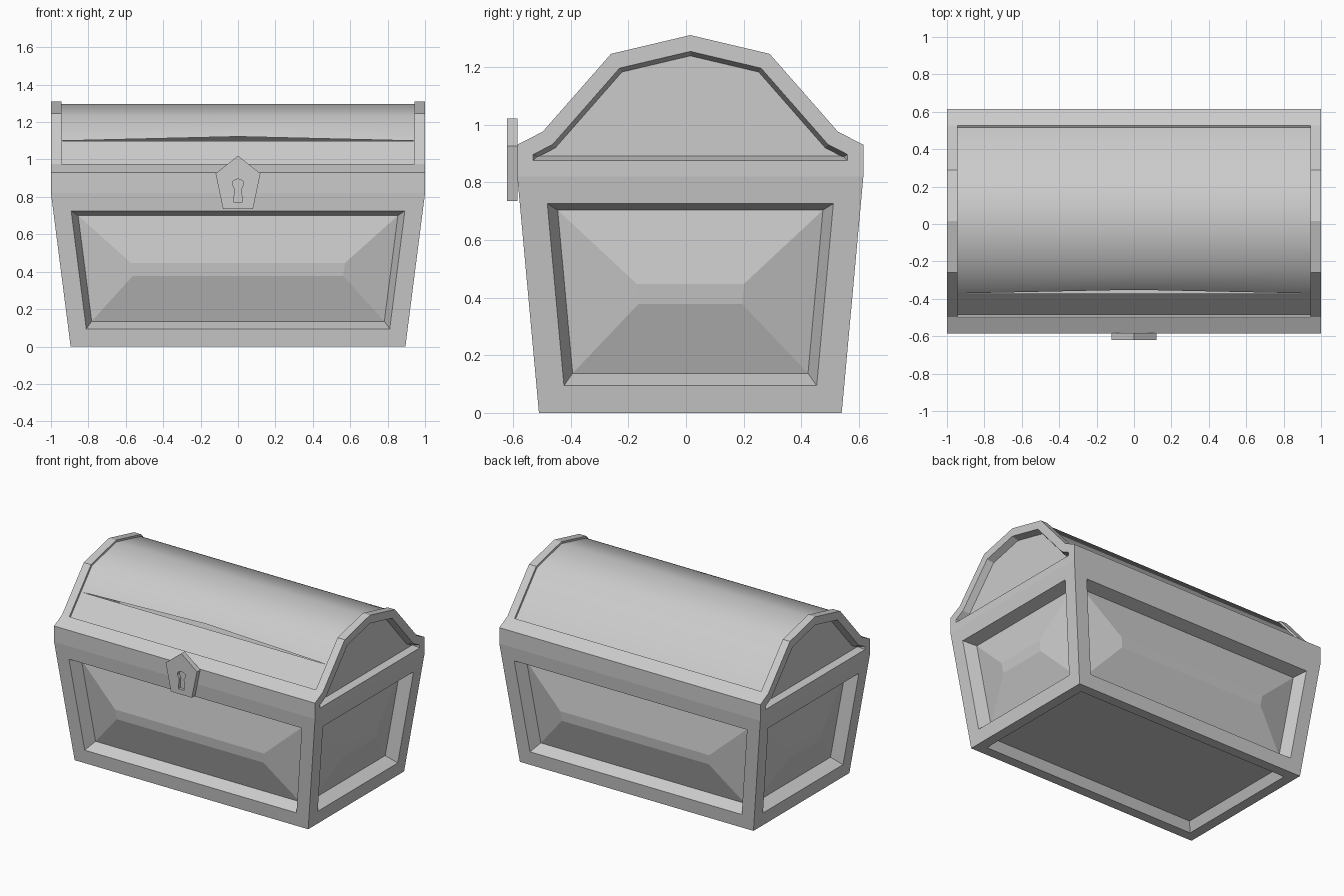
import bpy, bmesh
from mathutils import Vector

if "Cube" in bpy.data.objects:
    bpy.data.objects.remove(bpy.data.objects["Cube"], do_unlink=True)

GREY = (0.6, 0.6, 0.6, 1)
MID_Y = 0.015      # depth centre of the chest
SEAM = 0.82        # height where the lid meets the body

grey = bpy.data.materials.new("plain grey")
grey.use_nodes = True
grey.diffuse_color = GREY
grey.node_tree.nodes["Principled BSDF"].inputs["Base Color"].default_value = GREY


def make_object(name, bm):
    mesh = bpy.data.meshes.new(name)
    bm.to_mesh(mesh)
    bm.free()
    mesh.materials.append(grey)
    obj = bpy.data.objects.new(name, mesh)
    bpy.context.collection.objects.link(obj)
    return obj


def prism(points, direction):
    """Solid made by sweeping a closed outline along a direction."""
    bm = bmesh.new()
    face = bm.faces.new([bm.verts.new(p) for p in points])
    swept = bmesh.ops.extrude_face_region(bm, geom=[face], use_keep_orig=True)
    verts = [g for g in swept["geom"] if isinstance(g, bmesh.types.BMVert)]
    bmesh.ops.translate(bm, verts=verts, vec=direction)
    bmesh.ops.recalc_face_normals(bm, faces=bm.faces)
    bm.normal_update()
    return bm


def inset(bm, faces, thickness, depth=0):
    bmesh.ops.inset_individual(bm, faces=faces, thickness=thickness,
                               depth=depth, use_even_offset=True)
    bm.normal_update()


# Tapered body with recessed, raised-field panels on all four sides
bm = bmesh.new()
bmesh.ops.create_cube(bm, size=2)
for v in bm.verts:
    top = v.co.z > 0
    v.co = (v.co.x * (1 if top else 0.895),
            MID_Y + v.co.y * (0.6 if top else 0.525),
            SEAM if top else 0)
bm.normal_update()
sides = [f for f in bm.faces if abs(f.normal.z) < 0.5]
base = [f for f in bm.faces if f.normal.z < -0.5]
inset(bm, sides, 0.095)
inset(bm, sides, 0.033, -0.08)
inset(bm, sides, 0.25, 0.06)
inset(bm, base, 0.07)
inset(bm, base, 0.03, -0.06)
make_object("chest_body", bm)

# Lid: half outline mirrored in depth, swept along the width
half = [(0.6, SEAM), (0.6, 0.93), (0.512, 0.975), (0.275, 1.245)]
outline = ([(-d, z) for d, z in half] + [(0, 1.31)] + half[::-1])
bm = prism([(-1, MID_Y + d, z) for d, z in outline], (2, 0, 0))

# Recessed lid ends
ends = [f for f in bm.faces if abs(f.normal.x) > 0.9]
inset(bm, ends, 0.055)
inset(bm, ends, 0.015, -0.045)

# Barrel of the lid, sunk slightly between the two end rims
arc = [f for f in bm.faces
       if abs(f.normal.x) < 0.1 and f.calc_center_median().z > 1]
for x in (-0.945, 0.945):
    arc = [f for f in bm.faces if abs(f.normal.x) < 0.1
           and f.calc_center_median().z > 1 and len(f.verts) == 4]
    geom = arc + list({e for f in arc for e in f.edges}) + list({v for f in arc for v in f.verts})
    bmesh.ops.bisect_plane(bm, geom=geom, plane_co=(x, 0, 0), plane_no=(1, 0, 0))
    bm.normal_update()
arc = [f for f in bm.faces if abs(f.normal.x) < 0.1
       and f.calc_center_median().z > 1 and abs(f.calc_center_median().x) < 0.5]
bmesh.ops.inset_region(bm, faces=arc, thickness=0.002, depth=-0.012,
                       use_even_offset=True, use_boundary=True)
bm.normal_update()


def cut(faces, co, no):
    geom = faces + list({e for f in faces for e in f.edges}) + list({v for f in faces for v in f.verts})
    result = bmesh.ops.bisect_plane(bm, geom=geom, plane_co=co, plane_no=no)
    return [g for g in result["geom"] if isinstance(g, bmesh.types.BMFace)]


# Narrow split across the front of the barrel
front = [f for f in arc if f.normal.y < -0.5]
slope = max((e for f in front for e in f.edges), key=lambda e: abs(e.verts[0].co.z - e.verts[1].co.z))
low, high = sorted((v.co.copy() for v in slope.verts), key=lambda c: c.z)
up = Vector((0, high.y - low.y, high.z - low.z)).normalized()
halves = cut(front, (0, 0, 1.1), (0, 0, 1))
pieces = cut(halves, (0, 0, 0), (1, 0, 0))
slit = [e for e in bm.edges if len(e.link_faces) == 2
        and all(abs(v.co.z - 1.1) < 1e-4 and v.co.y < 0 for v in e.verts)]
bmesh.ops.split_edges(bm, edges=slit)
for v in bm.verts:
    if abs(v.co.x) < 1e-4 and abs(v.co.z - 1.1) < 1e-4 and v.co.y < 0:
        if all(f.calc_center_median().z > 1.1 for f in v.link_faces):
            v.co += up * 0.03

# Smooth barrel, crisp rims
bm.normal_update()
barrel = {f for f in bm.faces if f.normal.z > 0.5 and f.calc_center_median().z > 1
          and abs(f.calc_center_median().x) < 0.9}
for f in barrel:
    f.smooth = True
for e in bm.edges:
    e.smooth = len(e.link_faces) == 2 and all(f in barrel for f in e.link_faces)
make_object("chest_lid", bm)

# Pointed lock plate with a keyhole
shield = [(0, 1.02), (-0.12, 0.925), (-0.08, 0.735), (0.08, 0.735), (0.12, 0.925)]
lock = make_object("lock_plate", prism([(x, -0.62, z) for x, z in shield], (0, 0.036, 0)))
keyhole = [(-0.022, 0.77), (0.022, 0.77), (0.018, 0.845), (0.03, 0.865), (0.026, 0.885),
           (0, 0.897), (-0.026, 0.885), (-0.03, 0.865), (-0.018, 0.845)]
cutter = make_object("keyhole_cutter", prism([(x, -0.65, z) for x, z in keyhole], (0, 0.05, 0)))
mod = lock.modifiers.new("keyhole", "BOOLEAN")
mod.operation = "DIFFERENCE"
mod.solver = "EXACT"
mod.object = cutter
bpy.context.view_layer.objects.active = lock
bpy.ops.object.modifier_apply(modifier=mod.name)
bpy.data.objects.remove(cutter, do_unlink=True)
